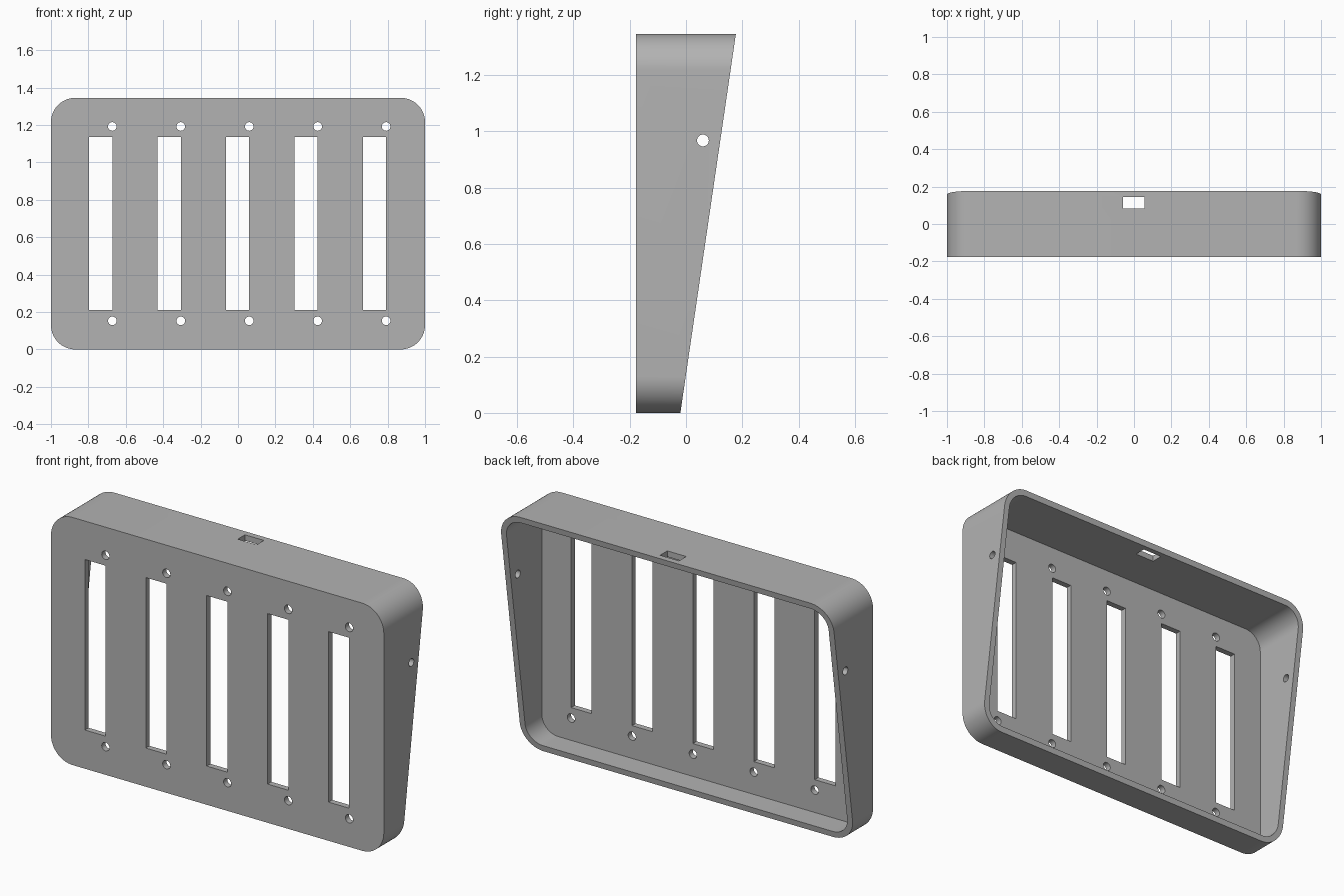
import bpy, bmesh, math
from mathutils import Matrix, Vector

if "Cube" in bpy.data.objects:
    bpy.data.objects.remove(bpy.data.objects["Cube"], do_unlink=True)

WIDTH, HEIGHT = 2.0, 1.345
FRONT, BACK_LOW, BACK_HIGH = -0.177, -0.02, 0.177
WALL, CORNER = 0.032, 0.13

grey = bpy.data.materials.new("plain grey")
grey.use_nodes = True
color = (0.45, 0.45, 0.45, 1)
grey.diffuse_color = color
grey.node_tree.nodes["Principled BSDF"].inputs["Base Color"].default_value = color


def make_object(name, bm):
    bmesh.ops.recalc_face_normals(bm, faces=bm.faces)
    mesh = bpy.data.meshes.new(name)
    bm.to_mesh(mesh)
    bm.free()
    mesh.materials.append(grey)
    obj = bpy.data.objects.new(name, mesh)
    bpy.context.collection.objects.link(obj)
    return obj


def rounded_prism(name, inset, front, back_at):
    """Rounded rectangle running from y = front to the height-dependent back."""
    radius = CORNER - inset
    cx, mid = WIDTH / 2 - CORNER, HEIGHT / 2
    cz = mid - CORNER
    outline = []
    for quarter, (sx, sz) in enumerate([(1, 1), (-1, 1), (-1, -1), (1, -1)]):
        for i in range(17):
            a = (quarter + i / 16) * math.pi / 2
            outline.append((sx * cx + radius * math.cos(a),
                            mid + sz * cz + radius * math.sin(a)))
    bm = bmesh.new()
    near = [bm.verts.new((x, front, z)) for x, z in outline]
    far = [bm.verts.new((x, back_at(z), z)) for x, z in outline]
    bm.faces.new(near)
    bm.faces.new(far)
    for i in range(len(outline)):
        j = (i + 1) % len(outline)
        bm.faces.new((near[i], near[j], far[j], far[i]))
    return make_object(name, bm)


def add_box(bm, center, size):
    bmesh.ops.create_cube(bm, size=1, matrix=Matrix.Translation(center)
                          @ Matrix.Diagonal((*size, 1)))


def add_cylinder(bm, center, radius, depth, axis):
    turn = Vector((0, 0, 1)).rotation_difference(Vector(axis)).to_matrix().to_4x4()
    bmesh.ops.create_cone(bm, cap_ends=True, segments=32, radius1=radius,
                          radius2=radius, depth=depth,
                          matrix=Matrix.Translation(center) @ turn)


def cut(target, cutter):
    cutter.hide_render = True
    mod = target.modifiers.new("cut", 'BOOLEAN')
    mod.operation, mod.solver, mod.object = 'DIFFERENCE', 'EXACT', cutter
    bpy.context.view_layer.objects.active = target
    bpy.ops.object.modifier_apply(modifier=mod.name)
    bpy.data.objects.remove(cutter, do_unlink=True)


# Wedge-shaped shell, open at the slanted back
housing = rounded_prism("housing", 0, FRONT,
                        lambda z: BACK_LOW + (BACK_HIGH - BACK_LOW) * z / HEIGHT)
cut(housing, rounded_prism("cavity_cutter", WALL, FRONT + WALL, lambda z: 0.5))

# Front slots with a screw hole above and below each
holes = bmesh.new()
for i in range(-2, 3):
    x = i * 0.366
    add_box(holes, (x - 0.002, FRONT, 0.673), (0.124, 0.15, 0.926))
    for z in (0.153, 1.192):
        add_cylinder(holes, (x + 0.06, FRONT, z), 0.023, 0.15, (0, 1, 0))

# Cable opening in the top and a round hole in each side
add_box(holes, (-0.002, 0.113, HEIGHT), (0.114, 0.062, 0.15))
for side in (-1, 1):
    add_cylinder(holes, (side, 0.06, 0.967), 0.021, 0.15, (1, 0, 0))
cut(housing, make_object("hole_cutter", holes))

# Smooth corners and bores, sharp edges elsewhere
bpy.ops.object.select_all(action='DESELECT')
housing.select_set(True)
bpy.context.view_layer.objects.active = housing
bpy.ops.object.shade_smooth_by_angle(angle=math.radians(30))
